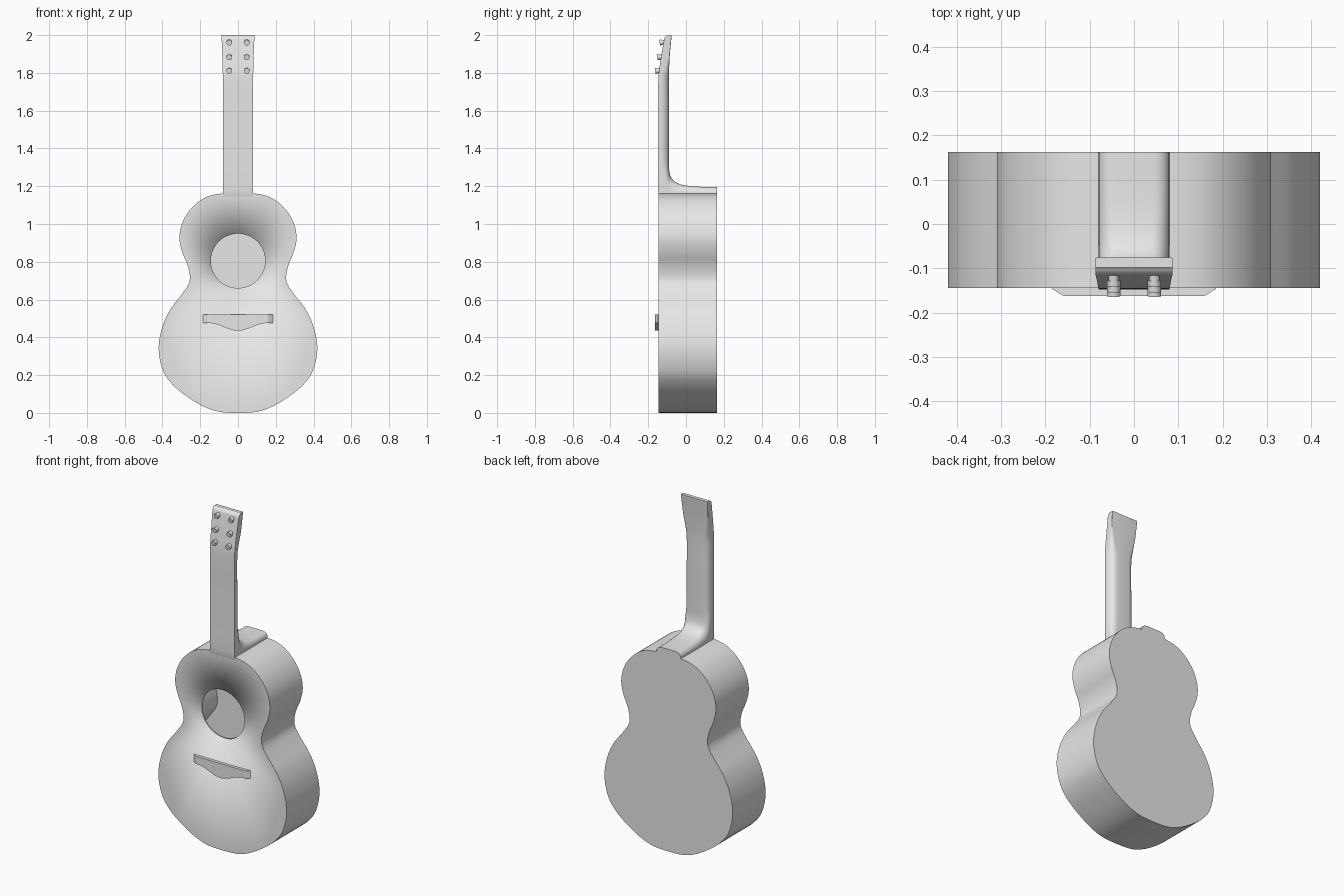
import bpy
import bmesh
import math
from mathutils import Vector, Matrix

cube = bpy.data.objects.get("Cube")
if cube:
    bpy.data.objects.remove(cube, do_unlink=True)

grey = bpy.data.materials.new("plain grey")
grey.use_nodes = True
grey.diffuse_color = (0.8, 0.8, 0.8, 1)
grey.node_tree.nodes["Principled BSDF"].inputs["Base Color"].default_value = (0.8, 0.8, 0.8, 1)

FRONT, BACK = -0.145, 0.163


def finish(bm, name, angle=35):
    """Turn a bmesh into a smooth-shaded object that keeps its sharp edges."""
    bmesh.ops.recalc_face_normals(bm, faces=bm.faces)
    mesh = bpy.data.meshes.new(name)
    bm.to_mesh(mesh)
    bm.free()
    mesh.materials.append(grey)
    mesh.shade_smooth()
    mesh.set_sharp_from_angle(angle=math.radians(angle))
    obj = bpy.data.objects.new(name, mesh)
    bpy.context.collection.objects.link(obj)
    return obj


def smooth_path(points, steps, closed=False):
    """Catmull-Rom curve through points of any dimension."""
    pts = [Vector(p) for p in points]
    n = len(pts)
    pick = (lambda i: pts[i % n]) if closed else (lambda i: pts[min(max(i, 0), n - 1)])
    out = []
    for i in range(n if closed else n - 1):
        a, b, c, d = (pick(i + k) for k in (-1, 0, 1, 2))
        for s in range(steps):
            t = s / steps
            out.append(b + (c - a) * (t / 2) + (a * 2 - b * 5 + c * 4 - d) * (t * t / 2)
                       + (b * 3 - a - c * 3 + d) * (t ** 3 / 2))
    if not closed:
        out.append(pts[-1])
    return out


def loft(rings, name, angle=35):
    """Skin a row of equal closed rings and cap both ends."""
    bm = bmesh.new()
    rows = [[bm.verts.new(p) for p in ring] for ring in rings]
    n = len(rows[0])
    for r, s in zip(rows, rows[1:]):
        for i in range(n):
            j = (i + 1) % n
            bm.faces.new((r[i], r[j], s[j], s[i]))
    bm.faces.new(rows[0])
    bm.faces.new(rows[-1])
    return finish(bm, name, angle)


# Hollow body: waisted outline, open sound hole, thin walls
half = [(0.1, 0.006), (0.18, 0.033), (0.26, 0.08), (0.34, 0.143), (0.395, 0.22),
        (0.42, 0.335), (0.402, 0.45), (0.36, 0.545), (0.3, 0.625), (0.263, 0.68),
        (0.255, 0.725), (0.268, 0.785), (0.295, 0.85), (0.31, 0.925), (0.295, 1.005),
        (0.25, 1.08), (0.18, 1.137), (0.1, 1.16)]
outline = [(0, 0)] + half + [(0, 1.161)] + [(-x, z) for x, z in reversed(half)]
outline = smooth_path(outline, 5, closed=True)
bm = bmesh.new()
front = [bm.verts.new((p.x, FRONT, max(p.y, 0))) for p in outline]
back = [bm.verts.new((p.x, BACK, max(p.y, 0))) for p in outline]
count = len(front)
for i in range(count):
    j = (i + 1) % count
    bm.faces.new((front[i], front[j], back[j], back[i]))
bm.faces.new(back)
hole = []
for i in range(64):
    a = math.tau * i / 64
    hole.append(bm.verts.new((0.144 * math.cos(a), FRONT, 0.805 + 0.144 * math.sin(a))))
rim = [bm.edges.new((hole[i - 1], hole[i])) for i in range(64)]
rim += [bm.edges.get((front[i - 1], front[i])) for i in range(count)]
bmesh.ops.triangle_fill(bm, edges=rim, use_beauty=True)
body = finish(bm, "body")
shell = body.modifiers.new("wall thickness", "SOLIDIFY")
shell.thickness = 0.02
shell.offset = -1
shell.use_even_offset = True


# Neck, heel and headstock: one loft with rounded back corners
# each station: front y, front z, back y, back z, half width, corner width, corner depth
stations = [
    (BACK, 1.15, BACK, 1.196, 0.08, 0.035, 0.03),
    (0.08, 1.15, 0.08, 1.197, 0.08, 0.035, 0.03),
    (0.0, 1.15, 0.01, 1.202, 0.08, 0.035, 0.035),
    (-0.08, 1.15, -0.04, 1.214, 0.08, 0.04, 0.045),
    (-0.12, 1.15, -0.075, 1.24, 0.08, 0.04, 0.05),
    (-0.146, 1.15, -0.089, 1.285, 0.08, 0.04, 0.05),
    (-0.147, 1.35, -0.091, 1.36, 0.08, 0.04, 0.045),
    (-0.147, 1.55, -0.091, 1.55, 0.08, 0.04, 0.045),
    (-0.147, 1.74, -0.091, 1.74, 0.08, 0.04, 0.045),
    (-0.143, 1.81, -0.09, 1.81, 0.081, 0.025, 0.03),
    (-0.131, 1.89, -0.086, 1.89, 0.083, 0.006, 0.006),
    (-0.118, 1.965, -0.079, 1.965, 0.086, 0.003, 0.003),
    (-0.112, 1.988, -0.077, 1.985, 0.087, 0.003, 0.003),
    (-0.098, 2.0, -0.076, 2.0, 0.087, 0.003, 0.003),
]


def neck_ring(s):
    fy, fz, by, bz, w, cw, cd = s
    f, b = Vector((0, fy, fz)), Vector((0, by, bz))
    depth = (b - f).length
    side = [(w, 0)]
    for k in range(7):
        a = math.pi / 2 * k / 6
        side.append((w - cw + cw * math.cos(a), depth - cd + cd * math.sin(a)))
    full = side + [(-x, d) for x, d in reversed(side)]
    return [f + (b - f) * (d / depth) + Vector((x, 0, 0)) for x, d in full]


loft([neck_ring(s) for s in smooth_path(stations, 4)], "neck_and_headstock")

# Tuning pegs: stem with a wider cap, leaning with the headstock
lean = Matrix.Rotation(math.radians(99), 4, "X")
for row, (y, z) in enumerate(((-0.142, 1.813), (-0.132, 1.885), (-0.119, 1.963))):
    for side, label in ((1, "left"), (-1, "right")):
        bm = bmesh.new()
        for radius, low, high in ((0.012, -0.01, 0.012), (0.015, 0.008, 0.021)):
            place = Matrix.Translation((side * 0.046, y, z)) @ lean
            bmesh.ops.create_cone(bm, cap_ends=True, segments=20, radius1=radius, radius2=radius,
                                  depth=high - low,
                                  matrix=place @ Matrix.Translation((0, 0, (low + high) / 2)))
        finish(bm, f"tuning_peg_{label}_{row + 1}")

# Bridge: straight top edge, wavy lower edge, ends sweeping down to the body
rings = []
for i in range(49):
    x = -0.185 + 0.37 * i / 48
    ramp = min(1, (0.19 - abs(x)) / 0.035)
    y = FRONT - 0.001 - 0.017 * ramp * ramp * (3 - 2 * ramp)
    low = 0.475 - 0.02 * (1 + math.cos(math.pi * min(1, abs(x) / 0.15)))
    rings.append([(x, FRONT + 0.004, 0.52), (x, y, 0.52), (x, y, low), (x, FRONT + 0.004, low)])
loft(rings, "bridge", 40)
